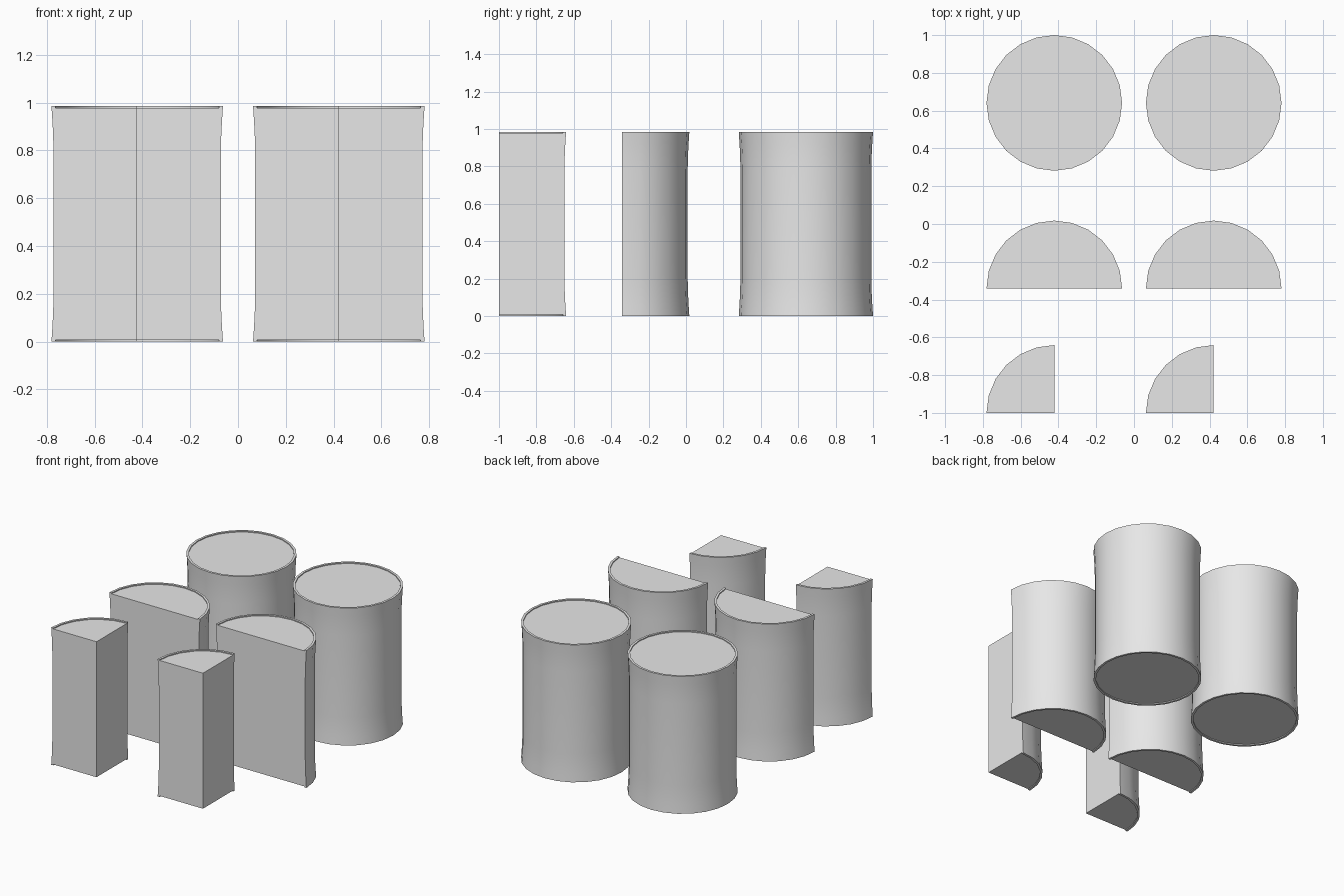
import bpy, bmesh
from math import cos, sin, radians

cube = bpy.data.objects.get("Cube")
if cube:
    bpy.data.objects.remove(cube, do_unlink=True)

STEP = 15          # degrees per side
H = 0.985          # column height
LIP = 0.007        # depth of the recessed ends

grey = bpy.data.materials.new("plain_grey")
grey.use_nodes = True
colour = (0.8, 0.8, 0.8, 1)
grey.diffuse_color = colour
grey.node_tree.nodes["Principled BSDF"].inputs["Base Color"].default_value = colour

# Lower half of the profile (radius, height), mirrored for the upper half
lower = [(0.343, LIP), (0.343, 0), (0.359, 0), (0.355, 0.06), (0.352, 0.12), (0.35, 0.2)]
profile = lower + [(r, H - z) for r, z in reversed(lower)]


def column(name, x, y, start, sweep):
    """Sweep the flared profile round its axis; a partial sweep gets flat cut faces."""
    bm = bmesh.new()
    full = sweep == 360
    count = sweep // STEP + (0 if full else 1)
    rings = []
    for i in range(count):
        a = radians(start + i * STEP)
        rings.append([bm.verts.new((r * cos(a), r * sin(a), z)) for r, z in profile])

    # Outer wall and lips
    for i in range(count if full else count - 1):
        a, b = rings[i], rings[(i + 1) % count]
        for j in range(len(profile) - 1):
            bm.faces.new((a[j], b[j], b[j + 1], a[j + 1]))

    # Recessed ends
    bottom = [ring[0] for ring in rings]
    top = [ring[-1] for ring in rings]
    if not full:
        low = bm.verts.new((0, 0, LIP))
        high = bm.verts.new((0, 0, H - LIP))
        bottom.append(low)
        top.append(high)
        # Flat cut faces
        bm.faces.new([low] + rings[0] + [high])
        bm.faces.new([high] + rings[-1][::-1] + [low])
    bm.faces.new(bottom[::-1])
    bm.faces.new(top)
    bmesh.ops.recalc_face_normals(bm, faces=bm.faces)

    mesh = bpy.data.meshes.new(name)
    bm.to_mesh(mesh)
    bm.free()
    mesh.materials.append(grey)
    obj = bpy.data.objects.new(name, mesh)
    obj.location = (x, y, 0)
    bpy.context.collection.objects.link(obj)
    bpy.ops.object.select_all(action="DESELECT")
    obj.select_set(True)
    bpy.context.view_layer.objects.active = obj
    bpy.ops.object.shade_smooth_by_angle(angle=radians(30))


# Full, half and quarter columns in two matching files
for side, x in (("right", -0.422), ("left", 0.422)):
    column("full_column_" + side, x, 0.641, 0, 360)
    column("half_column_" + side, x, -0.341, 0, 180)
    column("quarter_column_" + side, x, -1.0, 90, 90)
